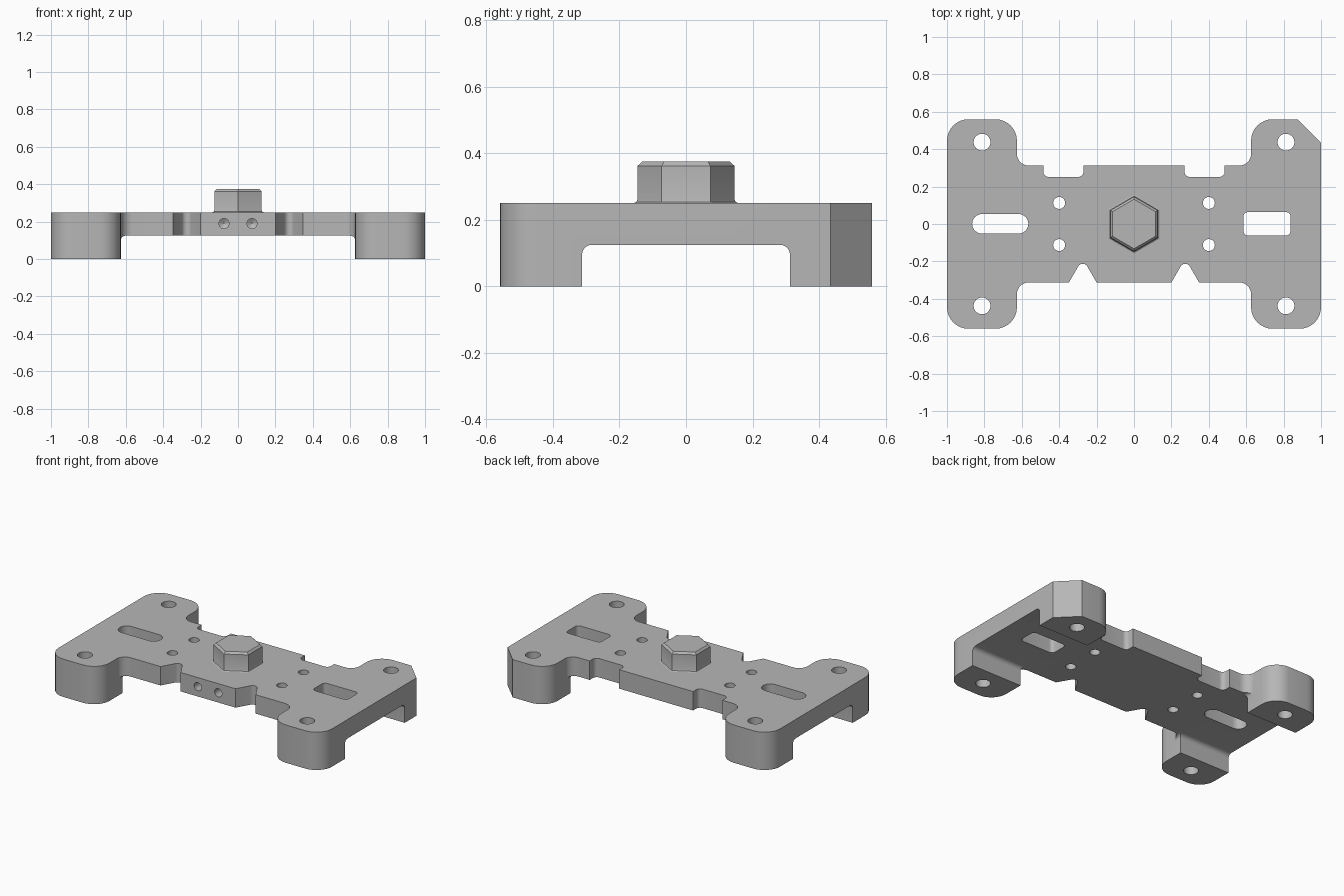
import bpy, bmesh, math
from mathutils import Vector, Matrix

if "Cube" in bpy.data.objects:
    bpy.data.objects.remove(bpy.data.objects["Cube"])

steel = bpy.data.materials.new("plain grey")
steel.use_nodes = True
GREY = (0.47, 0.47, 0.47, 1)
steel.diffuse_color = GREY
steel.node_tree.nodes["Principled BSDF"].inputs["Base Color"].default_value = GREY

HALF_Y, PLATE_Y, LEG_X = 0.56, 0.3125, 0.626
TOP, UNDER = 0.25, 0.125


def finish(name, bm):
    bmesh.ops.recalc_face_normals(bm, faces=bm.faces)
    mesh = bpy.data.meshes.new(name)
    bm.to_mesh(mesh)
    bm.free()
    mesh.materials.append(steel)
    obj = bpy.data.objects.new(name, mesh)
    bpy.context.collection.objects.link(obj)
    return obj


def rounded(points, steps=8):
    """Replace each (x, y, radius) corner with a tangent arc."""
    out = []
    for i, (x, y, r) in enumerate(points):
        p = Vector((x, y))
        if not r:
            out.append(p)
            continue
        a = (Vector(points[i - 1][:2]) - p).normalized()
        b = (Vector(points[(i + 1) % len(points)][:2]) - p).normalized()
        half = a.angle(b) / 2
        centre = p + (a + b).normalized() * r / math.sin(half)
        start = p + a * r / math.tan(half) - centre
        end = p + b * r / math.tan(half) - centre
        sweep = math.pi - 2 * half
        for k in range(steps + 1):
            t = k / steps
            out.append(centre + (start * math.sin((1 - t) * sweep)
                                 + end * math.sin(t * sweep)) / math.sin(sweep))
    return out


def prism(name, points, lo, hi, place=lambda x, y, z: (x, y, z)):
    bm = bmesh.new()
    outline = rounded(points)
    rings = [[bm.verts.new(place(p.x, p.y, h)) for p in outline] for h in (lo, hi)]
    n = len(outline)
    for ring in rings:
        bm.faces.new(ring)
    for i in range(n):
        j = (i + 1) % n
        bm.faces.new((rings[0][i], rings[0][j], rings[1][j], rings[1][i]))
    return finish(name, bm)


def turned(name, rings, sides, matrix, phase=0.0):
    """Stack of (radius, height) polygons with capped ends."""
    bm = bmesh.new()
    loops = []
    for r, z in rings:
        angles = [phase + math.tau * k / sides for k in range(sides)]
        loops.append([bm.verts.new(matrix @ Vector((r * math.cos(a), r * math.sin(a), z)))
                      for a in angles])
    bm.faces.new(loops[0])
    bm.faces.new(loops[-1])
    for low, up in zip(loops, loops[1:]):
        for i in range(sides):
            j = (i + 1) % sides
            bm.faces.new((low[i], low[j], up[j], up[i]))
    return finish(name, bm)


def box_outline(x0, x1, y0, y1, r):
    return [(x0, y0, r), (x1, y0, r), (x1, y1, r), (x0, y1, r)]


def cut(body, cutter):
    mod = body.modifiers.new("cut", 'BOOLEAN')
    mod.operation = 'DIFFERENCE'
    mod.solver = 'EXACT'
    mod.object = cutter
    bpy.context.view_layer.objects.active = body
    bpy.ops.object.modifier_apply(modifier=mod.name)
    bpy.data.objects.remove(cutter)


# Body outline: one half front to back, with notches, then mirrored
lower = [(0.2, -PLATE_Y, 0), (0.274, -0.185, 0.028), (0.348, -PLATE_Y, 0),
         (LEG_X, -PLATE_Y, 0.0625), (LEG_X, -HALF_Y, 0.115), (1, -HALF_Y, 0.115)]
upper = [(LEG_X, HALF_Y, 0.115), (LEG_X, PLATE_Y, 0.0625), (0.485, PLATE_Y, 0),
         (0.485, 0.252, 0.028), (0.27, 0.252, 0.028), (0.27, PLATE_Y, 0)]
chamfer = [(1, HALF_Y - 0.125, 0), (0.875, HALF_Y, 0)]
left = lower + [(1, HALF_Y, 0.115)] + upper
outline = lower + chamfer + upper + [(-x, y, r) for x, y, r in reversed(left)]
body = prism("bracket_body", outline, 0, TOP)

# Underside channels that leave four corner legs
cut(body, prism("long_channel", box_outline(-PLATE_Y, PLATE_Y, -0.3, UNDER, 0.03),
                -1.2, 1.2, lambda x, y, z: (z, x, y)))
cut(body, prism("cross_channel", box_outline(-LEG_X, LEG_X, -0.3, UNDER, 0.025),
                -0.8, 0.8, lambda x, y, z: (x, z, y)))

# Slots through the plate
cut(body, prism("round_slot", box_outline(-0.865, -0.565, -0.051, 0.053, 0.0515), -0.1, 0.4))
cut(body, prism("square_slot", box_outline(0.585, 0.837, -0.062, 0.064, 0.025), -0.1, 0.4))

# Vertical holes in the legs and the plate
for hx, hy, r in ((0.8125, 0.4375, 0.045), (0.4, 0.1125, 0.032)):
    for sx in (-1, 1):
        for sy in (-1, 1):
            spot = Matrix.Translation((sx * hx, sy * hy, 0))
            cut(body, turned("hole", [(r, -0.1), (r, 0.4)], 32, spot))

# Blind drilled holes in the front edge
for sx in (-1, 1):
    drill = Matrix.Translation((sx * 0.075, -PLATE_Y, 0.19)) @ Matrix.Rotation(-math.pi / 2, 4, 'X')
    cut(body, turned("drill", [(0.027, -0.1), (0.027, 0.12), (0.001, 0.136)], 24, drill))

# Hexagonal boss with flared foot and bevelled top
boss = turned("hex_boss", [(0.157, TOP - 0.01), (0.157, TOP), (0.149, TOP + 0.004),
                           (0.146, TOP + 0.012), (0.146, 0.362), (0.132, 0.375)],
              6, Matrix.Identity(4), math.pi / 2)

# Smooth the fillets and holes, keep edges crisp
bpy.ops.object.select_all(action='DESELECT')
for obj in (body, boss):
    obj.select_set(True)
bpy.context.view_layer.objects.active = body
bpy.ops.object.shade_smooth_by_angle(angle=math.radians(28))
